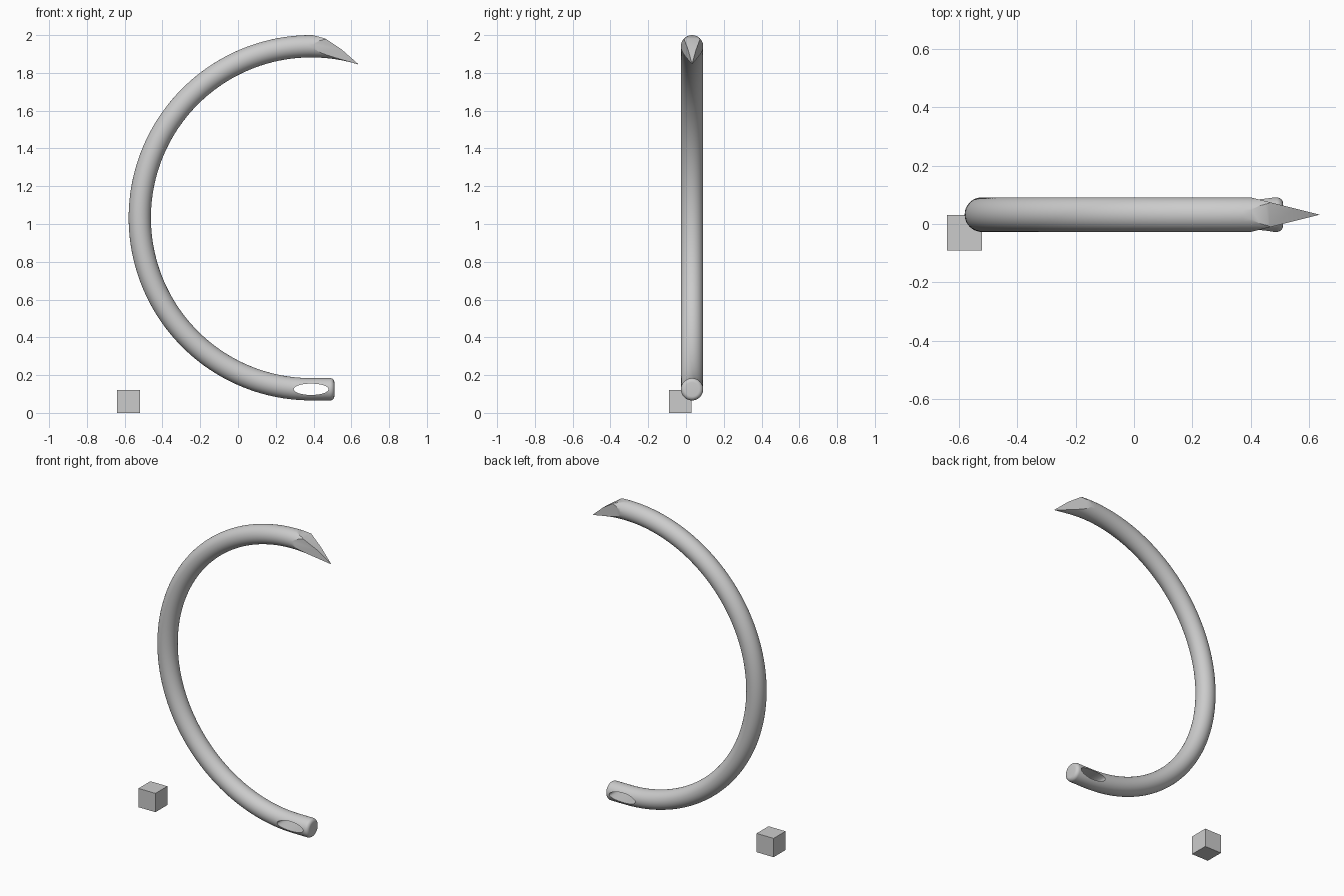
import bpy, bmesh
from math import sin, cos, pi
from mathutils import Vector

if "Cube" in bpy.data.objects:
    bpy.data.objects.remove(bpy.data.objects["Cube"])

R, TUBE = 0.908, 0.059          # arc radius and wire radius
CX, CY, CZ = 0.388, 0.032, 1.033  # arc centre


def new_object(name, bm):
    bmesh.ops.recalc_face_normals(bm, faces=bm.faces[:])
    mesh = bpy.data.meshes.new(name)
    bm.to_mesh(mesh)
    bm.free()
    ob = bpy.data.objects.new(name, mesh)
    bpy.context.collection.objects.link(ob)
    return ob


def sweep(name, stations, sides=48):
    """Round tube lying in the xz plane; stations are (x, z, tangent angle, radius)."""
    bm = bmesh.new()
    rings = []
    for x, z, a, r in stations:
        out = Vector((-sin(a), 0, cos(a)))
        c = Vector((x, CY, z))
        rings.append([bm.verts.new(c + out * r * cos(t) + Vector((0, r * sin(t), 0)))
                      for t in (2 * pi * i / sides for i in range(sides))])
    for a, b in zip(rings, rings[1:]):
        for i in range(sides):
            j = (i + 1) % sides
            bm.faces.new((a[i], a[j], b[j], b[i]))
    bm.faces.new(rings[0])
    bm.faces.new(rings[-1])
    return new_object(name, bm)


def prism(name, points, extrude):
    bm = bmesh.new()
    face = bm.faces.new([bm.verts.new(p) for p in points])
    ext = bmesh.ops.extrude_face_region(bm, geom=[face])
    verts = [v for v in ext["geom"] if isinstance(v, bmesh.types.BMVert)]
    bmesh.ops.translate(bm, verts=verts, vec=extrude)
    return new_object(name, bm)


def cut(target, cutter):
    cutter.hide_render = True
    mod = target.modifiers.new("cut", "BOOLEAN")
    mod.operation, mod.solver, mod.object = "DIFFERENCE", "EXACT", cutter
    bpy.context.view_layer.objects.active = target
    bpy.ops.object.modifier_apply(modifier=mod.name)
    bpy.data.objects.remove(cutter)


# Curved needle: rounded butt end, short straight, then a bit over half a circle
BEV = 0.022
stations = []
for i in range(7):
    t = i / 6 * pi / 2
    stations.append((0.51 - BEV + BEV * cos(t), CZ - R, pi, TUBE - BEV + BEV * sin(t)))
N = 112
for i in range(N + 1):
    a = (pi + 0.36) * i / N
    stations.append((CX - R * sin(a), CZ - R * cos(a), pi - a, TUBE))
needle = sweep("needle", stations)

# Oval eye through the butt end
eye = prism("eye_cutter",
            [(0.387 + 0.092 * cos(2 * pi * i / 48), -0.2, 0.125 + 0.03 * sin(2 * pi * i / 48))
             for i in range(48)], (0, 0.5, 0))
cut(needle, eye)

# Cutting tip: two flat sides meeting at the point, and a sloping top
for s in (1, -1):
    side = [(0.395, 0.06), (0.635, 0), (0.8, -0.041), (0.8, 0.12), (0.395, 0.12)]
    cut(needle, prism("side_cutter", [(x, CY + s * y, 1.6) for x, y in side], (0, 0, 0.6)))
top = [(0.39, 2.001), (0.46, 1.983), (0.55, 1.923), (0.635, 1.848), (0.8, 1.69),
       (0.8, 2.2), (0.39, 2.2)]
cut(needle, prism("top_cutter", [(x, -0.2, z) for x, z in top], (0, 0.5, 0)))

bpy.ops.object.select_all(action="DESELECT")
needle.select_set(True)
bpy.context.view_layer.objects.active = needle
bpy.ops.object.shade_smooth_by_angle(angle=0.4)

# Small separate cube
bpy.ops.mesh.primitive_cube_add(size=0.12, location=(-0.58, -0.03, 0.06))
bpy.context.object.name = "small_cube"
